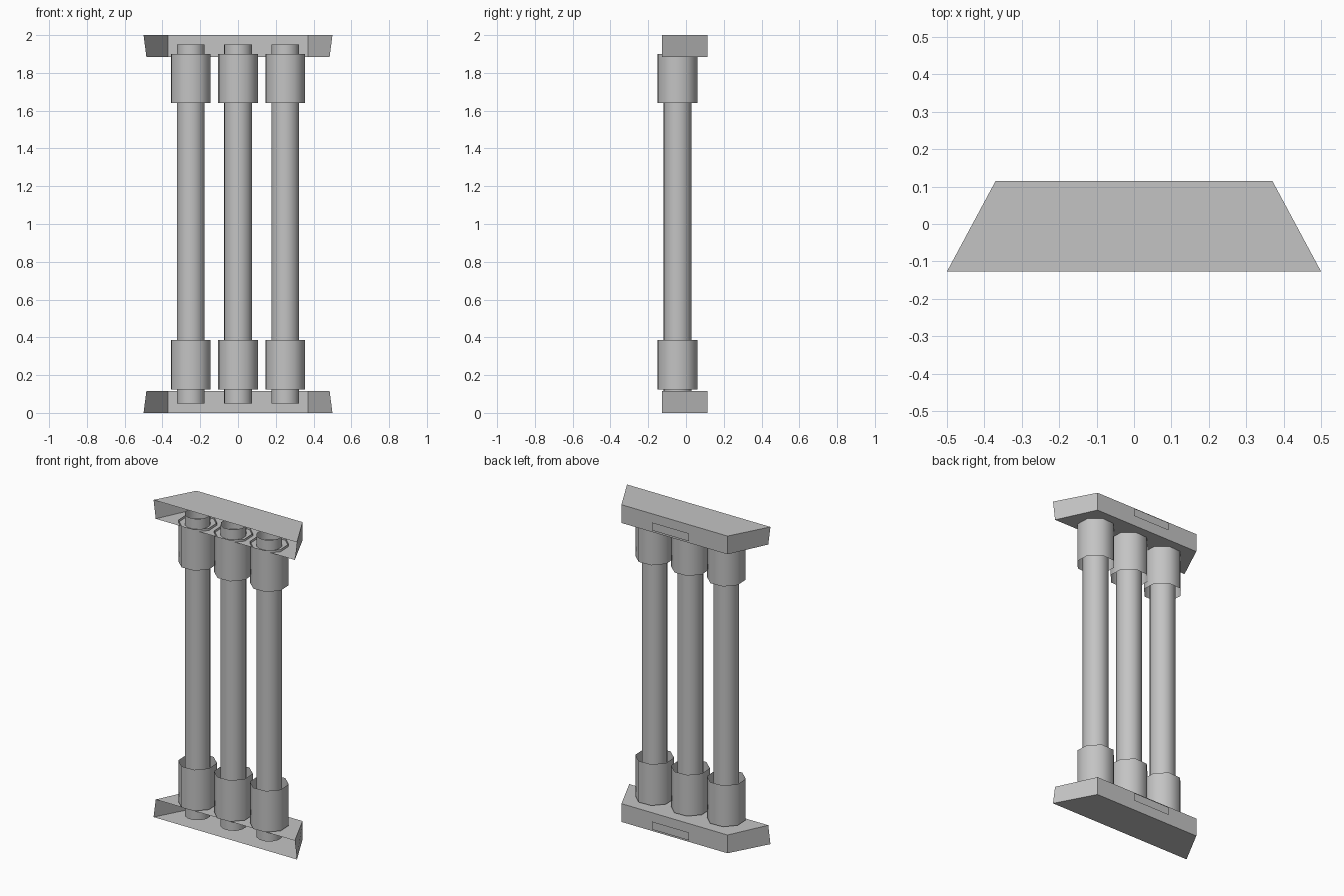
import bpy
import bmesh
import math

cube = bpy.data.objects.get("Cube")
if cube:
    bpy.data.objects.remove(cube, do_unlink=True)

grey = bpy.data.materials.new("plain grey")
grey.use_nodes = True
colour = (0.55, 0.55, 0.55, 1)
grey.diffuse_color = colour
grey.node_tree.nodes["Principled BSDF"].inputs["Base Color"].default_value = colour


def make_object(name, bm, smooth=False):
    mesh = bpy.data.meshes.new(name)
    bm.to_mesh(mesh)
    bm.free()
    mesh.materials.append(grey)
    for face in mesh.polygons:
        face.use_smooth = smooth
    obj = bpy.data.objects.new(name, mesh)
    bpy.context.collection.objects.link(obj)
    return obj


def open_tube(name, x, y, radius, low, high, sides):
    """Smooth open-ended tube standing between two heights."""
    bm = bmesh.new()
    rings = []
    for z in (low, high):
        ring = []
        for i in range(sides):
            a = math.tau * (i + 0.56) / sides
            ring.append(bm.verts.new((x + radius * math.cos(a), y + radius * math.sin(a), z)))
        rings.append(ring)
    for i in range(sides):
        j = (i + 1) % sides
        bm.faces.new((rings[0][i], rings[0][j], rings[1][j], rings[1][i]))
    return make_object(name, bm, smooth=True)


def tray(name, outer_z, inner_z):
    """Trapezoid box with its front left open."""
    bm = bmesh.new()
    rings = []
    for z, front in ((outer_z, 0.5), (inner_z, 0.485)):
        outline = ((-front, -0.127), (front, -0.127), (0.37, 0.115), (-0.37, 0.115))
        rings.append([bm.verts.new((x, y, z)) for x, y in outline])
    bm.faces.new(rings[0])
    bm.faces.new(rings[1])
    for i in (1, 2, 3):
        j = (i + 1) % 4
        bm.faces.new((rings[0][i], rings[0][j], rings[1][j], rings[1][i]))
    bmesh.ops.recalc_face_normals(bm, faces=bm.faces)
    return make_object(name, bm)


def back_panel(name, z):
    """Thin sheet set off behind a tray."""
    bm = bmesh.new()
    corners = ((0.13, -0.025), (-0.13, -0.025), (-0.13, 0.025), (0.13, 0.025))
    bm.faces.new([bm.verts.new((x, 0.155, z + dz)) for x, dz in corners])
    return make_object(name, bm)


# End trays and their back panels
tray("bottom_tray", 0, 0.115)
tray("top_tray", 2, 1.885)
back_panel("bottom_back_panel", 0.057)
back_panel("top_back_panel", 1.943)

# Three columns, each with a sleeve at both ends
COLUMN_Y = -0.045
for side, x in (("right", -0.25), ("middle", 0), ("left", 0.25)):
    open_tube(side + "_column", x, COLUMN_Y, 0.075, 0.05, 1.95, 12)
    open_tube(side + "_lower_sleeve", x, COLUMN_Y, 0.112, 0.125, 0.385, 8)
    open_tube(side + "_upper_sleeve", x, COLUMN_Y, 0.112, 1.64, 1.9, 8)
